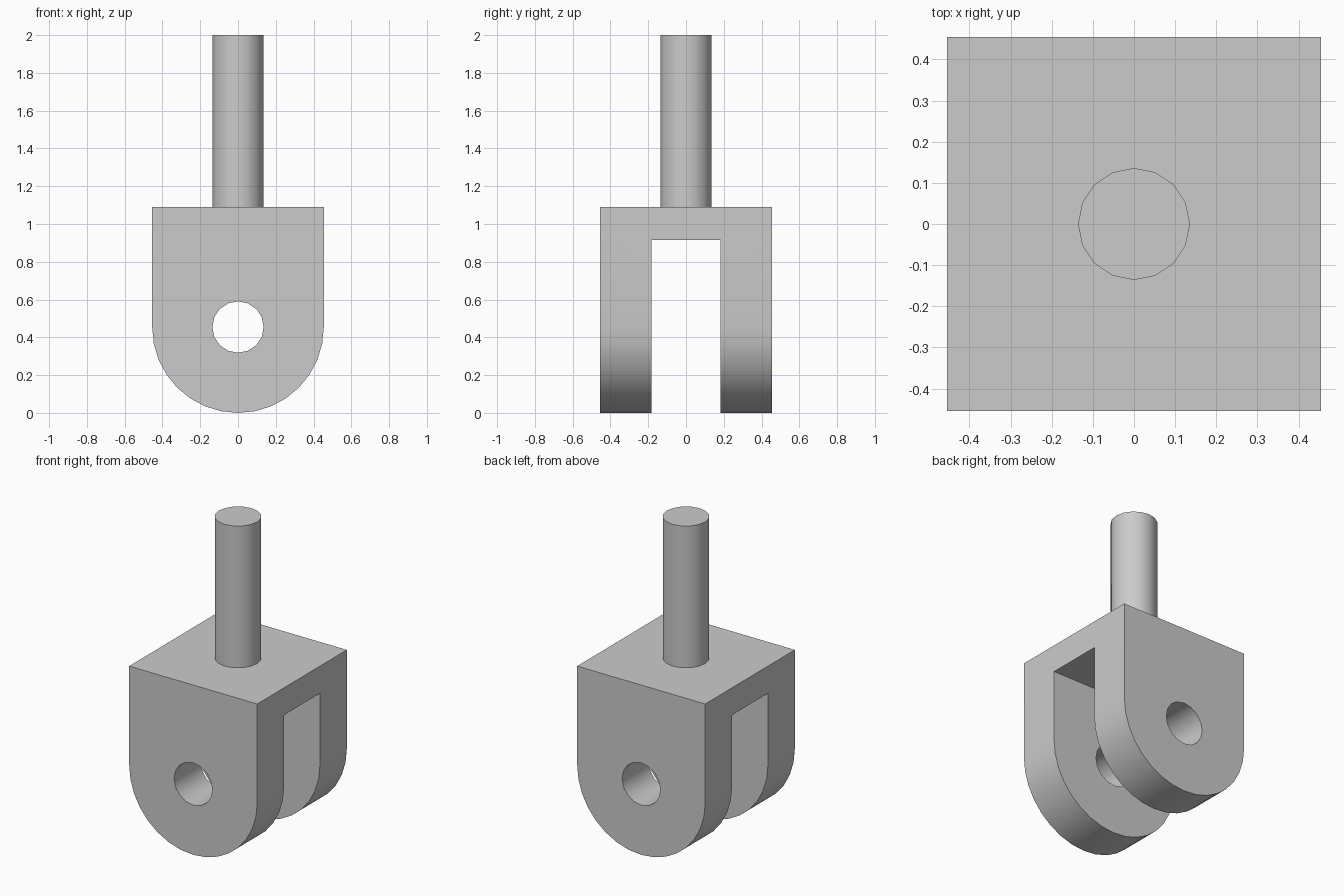
import bpy
import bmesh
from math import cos, sin, pi

cube = bpy.data.objects.get("Cube")
if cube:
    bpy.data.objects.remove(cube, do_unlink=True)

HALF = 0.4545      # half width of the fork, and radius of its rounded ends
TOP = 1.09         # top of the fork block
PIN = 0.136        # radius of the shank and the cross hole
SLOT = 0.182       # half width of the slot
SLOT_TOP = 0.915

steel = bpy.data.materials.new("plain_grey")
steel.use_nodes = True
grey = (0.6, 0.6, 0.6, 1)
steel.diffuse_color = grey
steel.node_tree.nodes["Principled BSDF"].inputs["Base Color"].default_value = grey


def prism(name, points, direction):
    """Extrude a closed outline into a solid."""
    bm = bmesh.new()
    face = bm.faces.new([bm.verts.new(p) for p in points])
    moved = bmesh.ops.extrude_face_region(bm, geom=[face])["geom"]
    bmesh.ops.translate(bm, vec=direction,
                        verts=[v for v in moved if isinstance(v, bmesh.types.BMVert)])
    bmesh.ops.recalc_face_normals(bm, faces=bm.faces)
    mesh = bpy.data.meshes.new(name)
    bm.to_mesh(mesh)
    bm.free()
    mesh.materials.append(steel)
    obj = bpy.data.objects.new(name, mesh)
    bpy.context.collection.objects.link(obj)
    return obj


def select(obj):
    bpy.ops.object.select_all(action='DESELECT')
    obj.select_set(True)
    bpy.context.view_layer.objects.active = obj


def cut(obj, cutter):
    """Subtract the cutter for good, then discard it."""
    select(obj)
    mod = obj.modifiers.new("cut", 'BOOLEAN')
    mod.operation = 'DIFFERENCE'
    mod.solver = 'EXACT'
    mod.object = cutter
    bpy.ops.object.modifier_apply(modifier=mod.name)
    bpy.data.objects.remove(cutter, do_unlink=True)


def arc(radius, start, end, steps):
    return [(radius * cos(start + (end - start) * i / steps),
             radius * sin(start + (end - start) * i / steps)) for i in range(steps + 1)]


# Fork block with a rounded lower end
outline = [(HALF, TOP), (-HALF, TOP)]
outline += [(x, HALF + z) for x, z in arc(HALF, pi, 2 * pi, 16)]
fork = prism("fork", [(x, -HALF, z) for x, z in outline], (0, 2 * HALF, 0))

# Slot between the two arms
slot = [(-SLOT, -1), (SLOT, -1), (SLOT, SLOT_TOP), (-SLOT, SLOT_TOP)]
cut(fork, prism("slot_cutter", [(-1, y, z) for y, z in slot], (2, 0, 0)))

# Cross hole through both arms
circle = arc(PIN, 0, 2 * pi, 16)[:-1]
cut(fork, prism("hole_cutter", [(x, -1, HALF + z) for x, z in circle], (0, 2, 0)))

# Round shank on top
shank = prism("shank", [(x, y, TOP) for x, y in circle], (0, 0, 2 - TOP))

for part in (fork, shank):
    select(part)
    bpy.ops.object.shade_smooth_by_angle(angle=pi / 6)
